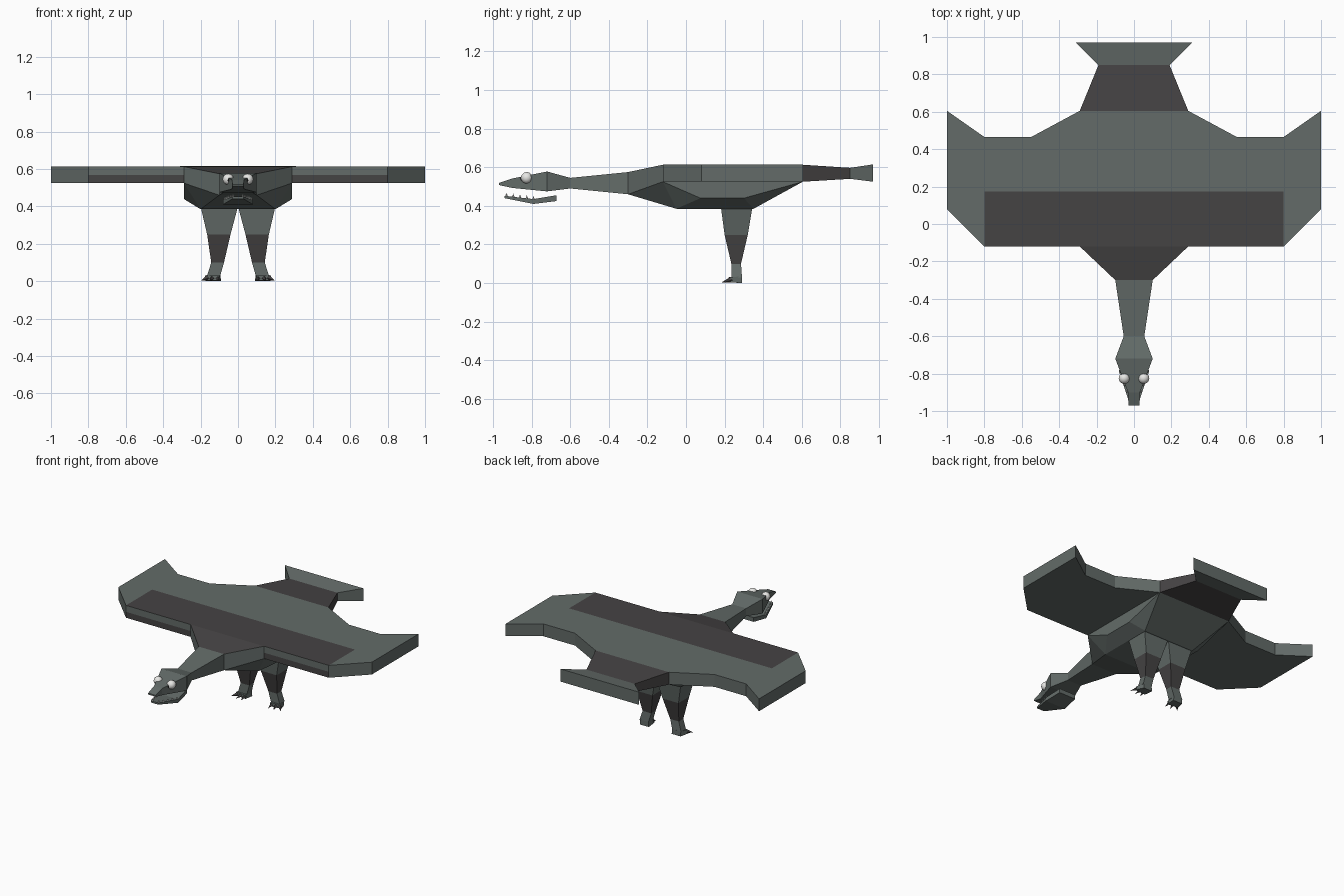
import bpy, bmesh, math
from mathutils import Vector

if "Cube" in bpy.data.objects:
    bpy.data.objects.remove(bpy.data.objects["Cube"])


def material(name, rgb):
    m = bpy.data.materials.new(name)
    m.diffuse_color = (*rgb, 1)
    m.use_nodes = True
    m.node_tree.nodes["Principled BSDF"].inputs["Base Color"].default_value = m.diffuse_color
    return m


GREEN = material("grey_green", (0.125, 0.148, 0.140))
DARK = material("charcoal", (0.060, 0.056, 0.057))
WHITE = material("white", (0.80, 0.80, 0.78))
BLACK = material("black", (0.01, 0.01, 0.01))


def finish(name, bm, mats, rule=None):
    """Turn a bmesh into an object; rule(face) picks the material slot."""
    bmesh.ops.recalc_face_normals(bm, faces=bm.faces[:])
    bm.normal_update()
    if rule:
        for f in bm.faces:
            f.material_index = rule(f)
    me = bpy.data.meshes.new(name)
    bm.to_mesh(me)
    bm.free()
    for m in mats:
        me.materials.append(m)
    ob = bpy.data.objects.new(name, me)
    bpy.context.collection.objects.link(ob)
    return ob


def loft(name, rings, mats, rule=None):
    """Skin equal-sized rings of points and cap both ends."""
    bm = bmesh.new()
    vs = [[bm.verts.new(p) for p in r] for r in rings]
    n = len(vs[0])
    for a, b in zip(vs, vs[1:]):
        for i in range(n):
            j = (i + 1) % n
            bm.faces.new((a[i], a[j], b[j], b[i]))
    bm.faces.new(vs[0])
    bm.faces.new(vs[-1])
    return finish(name, bm, mats, rule)


def section(y, w, z0, z1):
    return [(-w, y, z0), (w, y, z0), (w, y, z1), (-w, y, z1)]


def level(z, x0, x1, y0, y1, s):
    return [(s * x0, y0, z), (s * x1, y0, z), (s * x1, y1, z), (s * x0, y1, z)]


def cone(name, base, tip, r, mat, sides=4):
    base, tip = Vector(base), Vector(tip)
    d = tip - base
    bm = bmesh.new()
    bmesh.ops.create_cone(bm, cap_ends=True, segments=sides, radius1=r, radius2=0, depth=d.length)
    ob = finish(name, bm, [mat])
    ob.location = (base + tip) / 2
    ob.rotation_euler = d.to_track_quat('Z', 'Y').to_euler()
    return ob


def ball(name, loc, r, mat):
    bm = bmesh.new()
    bmesh.ops.create_uvsphere(bm, u_segments=16, v_segments=10, radius=r)
    for f in bm.faces:
        f.smooth = True
    ob = finish(name, bm, [mat])
    ob.location = loc
    return ob


# Wings and back: one slab in columns across x, with a dark panel on top
# and a dark lower band along the leading edge
half = [(0.29, -0.12, 0.605), (0.55, -0.12, 0.465), (0.80, -0.12, 0.465), (1.0, 0.08, 0.605)]
cols = [(-x, f, b) for x, f, b in reversed(half)] + half
Z0, ZM, Z1 = 0.525, 0.567, 0.613
rings = [[(x, f, Z0), (x, f, ZM), (x, f, Z1), (x, 0.175, Z1), (x, b, Z1), (x, b, Z0), (x, 0.175, Z0)]
         for x, f, b in cols]


def wing_rule(f):
    c = f.calc_center_median()
    inner = abs(c.x) < 0.8
    on_top = f.normal.z > 0.9 and c.y < 0.175
    low_front = f.normal.y < -0.9 and c.z < ZM
    return int(inner and (on_top or low_front))


loft("wings", rings, [GREEN, DARK], wing_rule)

# Shoulders taper into the neck, dark on the upper face
loft("shoulders", [section(-0.12, 0.29, Z0, Z1), section(-0.30, 0.10, 0.46, 0.575)],
     [GREEN, DARK], lambda f: int(f.normal.z > 0.7))

# Belly: faceted hull under the slab
bm = bmesh.new()
for x, y, z in [(0.10, -0.30, 0.46), (0.29, -0.12, Z0), (0.29, 0.605, Z0), (0.29, 0.075, 0.44),
                (0.29, 0.30, 0.44), (0.20, -0.05, 0.385), (0.20, 0.35, 0.385)]:
    for s in (-1, 1):
        bm.verts.new((s * x, y, z))
bmesh.ops.convex_hull(bm, input=bm.verts[:])
bmesh.ops.dissolve_limit(bm, angle_limit=0.02, verts=bm.verts[:], edges=bm.edges[:])
finish("belly", bm, [GREEN])

# Tail: dark stem and a flared end
loft("tail_stem", [section(0.605, 0.29, Z0, Z1), section(0.85, 0.19, 0.54, 0.597)], [DARK])
loft("tail_fan", [section(0.85, 0.19, 0.54, 0.597), section(0.97, 0.31, 0.525, 0.615)], [GREEN])

# Neck, head and separate lower jaw
loft("neck", [section(-0.30, 0.10, 0.46, 0.575), section(-0.60, 0.055, 0.49, 0.545)], [GREEN])
loft("head", [section(-0.60, 0.055, 0.49, 0.545), section(-0.72, 0.10, 0.475, 0.578),
              section(-0.90, 0.032, 0.493, 0.542), section(-0.97, 0.03, 0.508, 0.518)], [GREEN])
loft("jaw", [section(-0.67, 0.065, 0.425, 0.455), section(-0.79, 0.08, 0.41, 0.435),
             section(-0.94, 0.03, 0.44, 0.452)], [GREEN])

for s, side in ((-1, "left"), (1, "right")):
    # Eyes
    ball("eye_" + side, (s * 0.052, -0.825, 0.545), 0.03, WHITE)
    ball("pupil_" + side, (s * 0.046, -0.846, 0.541), 0.012, BLACK)
    # Teeth along the jaw rim
    for i in range(5):
        t = i / 4
        x, y, z = s * (0.072 - 0.046 * t), -0.79 - 0.14 * t, 0.433 + 0.017 * t
        cone("tooth_" + side, (x, y, z), (x, y, z + 0.018), 0.007, WHITE)
    # Leg: green thigh and ankle, dark shin
    thigh, knee = level(0.40, 0.0, 0.20, 0.18, 0.345, s), level(0.25, 0.04, 0.165, 0.20, 0.32, s)
    shin, ankle = level(0.10, 0.075, 0.143, 0.235, 0.285, s), level(0.03, 0.095, 0.165, 0.235, 0.29, s)
    loft("leg_" + side, [thigh, knee, shin, ankle], [GREEN, DARK],
         lambda f: int(0.1 < f.calc_center_median().z < 0.25))
    # Foot with claws pointing forward and outward
    loft("foot_" + side, [[(s * x, y, z) for x, y, z in r] for r in (
        [(0.09, 0.29, 0.0), (0.16, 0.29, 0.0), (0.16, 0.29, 0.035), (0.095, 0.29, 0.035)],
        [(0.095, 0.22, 0.004), (0.18, 0.23, 0.004), (0.175, 0.23, 0.03), (0.10, 0.22, 0.03)])], [GREEN])
    for bx, tx, ty in ((0.107, 0.107, 0.185), (0.138, 0.15, 0.185), (0.167, 0.197, 0.20)):
        cone("claw_" + side, (s * bx, 0.232, 0.017), (s * tx, ty, 0.004), 0.014, DARK)
